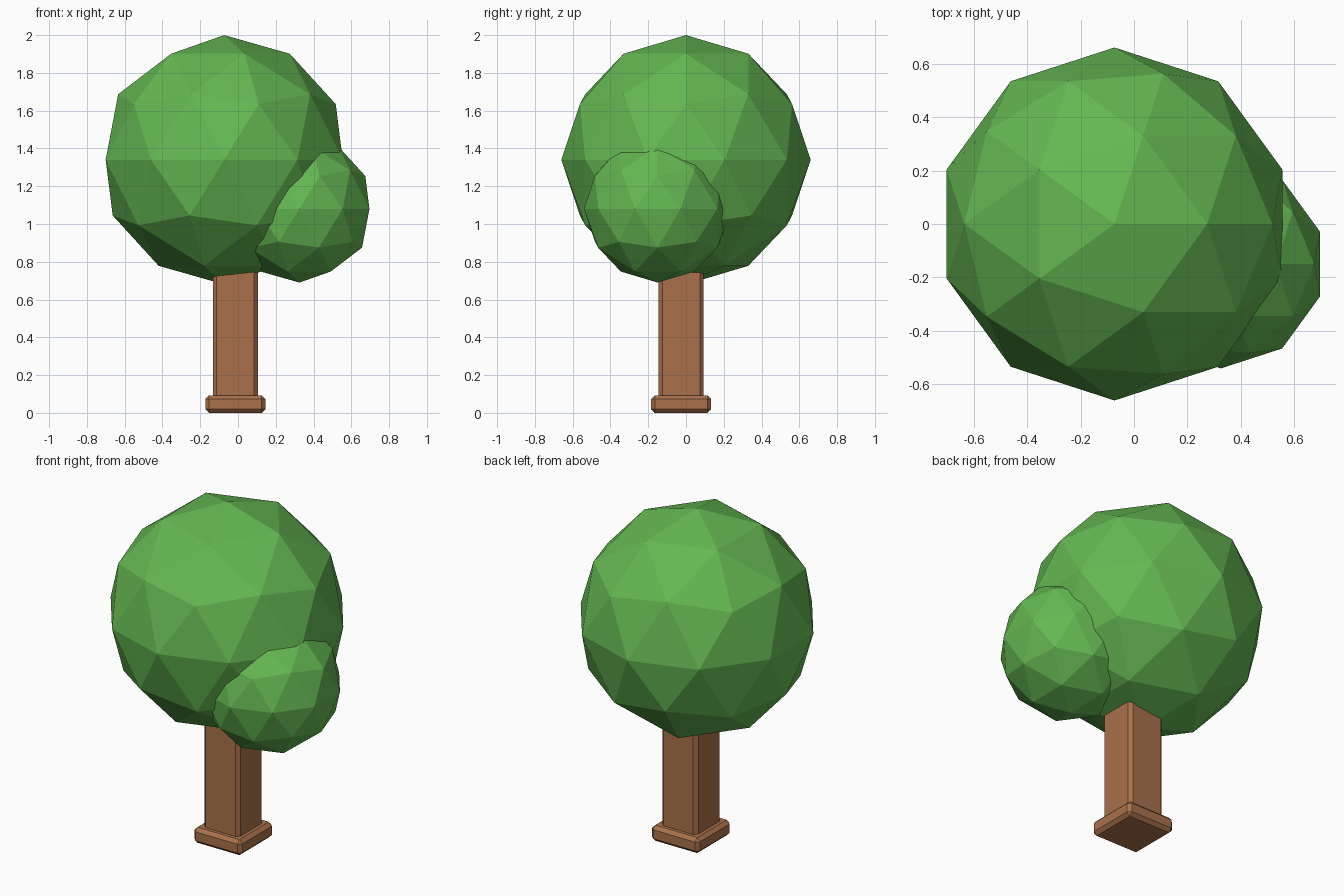
import bpy

old = bpy.data.objects.get("Cube")
if old:
    bpy.data.objects.remove(old, do_unlink=True)


def make_material(name, color):
    mat = bpy.data.materials.new(name)
    mat.use_nodes = True
    mat.diffuse_color = (*color, 1)
    mat.node_tree.nodes["Principled BSDF"].inputs["Base Color"].default_value = (*color, 1)
    return mat


leaf_green = make_material("leaf green", (0.127, 0.475, 0.084))
bark_brown = make_material("bark brown", (0.40, 0.165, 0.069))


def foliage(name, center, radius):
    """Faceted ball of leaves."""
    bpy.ops.mesh.primitive_ico_sphere_add(subdivisions=2, radius=radius, location=center)
    ball = bpy.context.object
    ball.name = name
    ball.data.materials.append(leaf_green)


def bevelled_block(name, width, bottom, top, bevel):
    """Square upright block with chamfered edges, centred on the trunk axis."""
    bpy.ops.mesh.primitive_cube_add(size=1, location=(-0.014, -0.026, (bottom + top) / 2))
    block = bpy.context.object
    block.name = name
    block.scale = (width, width, top - bottom)
    bpy.ops.object.transform_apply(location=False, rotation=False, scale=True)
    mod = block.modifiers.new("chamfer", "BEVEL")
    mod.width = bevel
    mod.segments = 1
    block.data.materials.append(bark_brown)


# Crown and side clump
foliage("crown", (-0.073, 0, 1.34), 0.66)
foliage("side_clump", (0.325, -0.15, 1.08), 0.39)

# Trunk and its foot
bevelled_block("trunk", 0.238, 0.03, 0.95, 0.02)
bevelled_block("trunk_foot", 0.318, 0, 0.093, 0.02)
